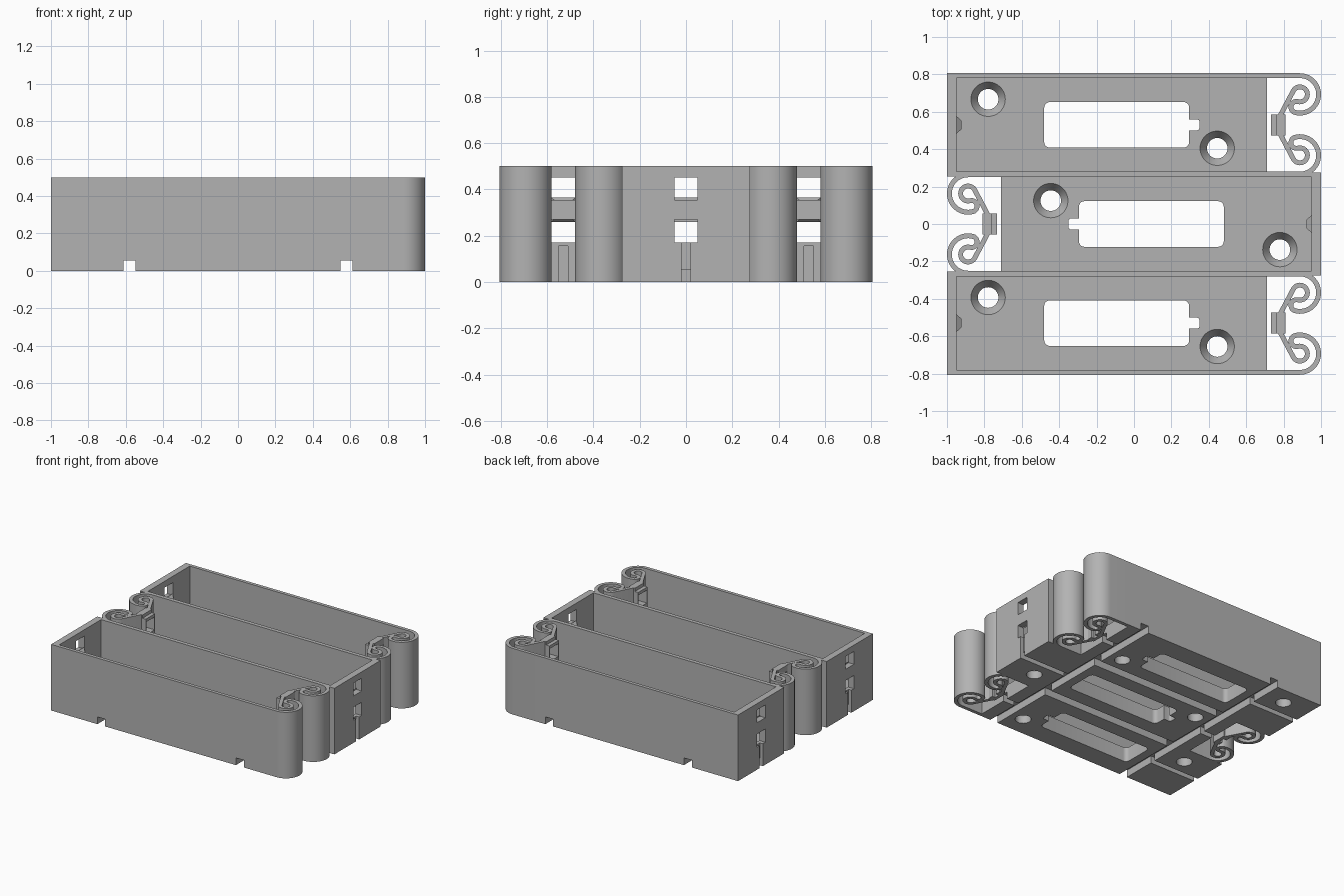
import bpy, bmesh
from math import sin, cos, radians, pi
from mathutils import Vector

if "Cube" in bpy.data.objects:
    bpy.data.objects.remove(bpy.data.objects["Cube"], do_unlink=True)

grey = bpy.data.materials.new("plain grey")
grey.use_nodes = True
COLOUR = (0.45, 0.45, 0.45, 1)
grey.diffuse_color = COLOUR
grey.node_tree.nodes["Principled BSDF"].inputs["Base Color"].default_value = COLOUR

HEIGHT, FLOOR, GROOVE = 0.5, 0.11, 0.055
HALF, WALL, PITCH = 0.276, 0.026, 0.53


def loft(name, rings):
    """Closed solid through a list of rings with equal point counts."""
    bm = bmesh.new()
    loops = [[bm.verts.new(p) for p in ring] for ring in rings]
    n = len(loops[0])
    for a, b in zip(loops, loops[1:]):
        for i in range(n):
            j = (i + 1) % n
            bm.faces.new((a[i], a[j], b[j], b[i]))
    bm.faces.new(loops[0])
    bm.faces.new(loops[-1])
    bmesh.ops.recalc_face_normals(bm, faces=bm.faces)
    mesh = bpy.data.meshes.new(name)
    bm.to_mesh(mesh)
    bm.free()
    mesh.materials.append(grey)
    obj = bpy.data.objects.new(name, mesh)
    bpy.context.collection.objects.link(obj)
    return obj


def prism(name, outline, z0, z1):
    return loft(name, [[(x, y, z) for x, y in outline] for z in (z0, z1)])


def box(name, x0, x1, y0, y1, z0, z1):
    return prism(name, [(x0, y0), (x1, y0), (x1, y1), (x0, y1)], z0, z1)


def arc(cx, cy, r, a0, a1, n):
    angles = [radians(a0 + (a1 - a0) * i / n) for i in range(n + 1)]
    return [(cx + r * cos(a), cy + r * sin(a)) for a in angles]


def rounded(x0, x1, h, r):
    """Rounded rectangle centred on y = 0."""
    corners = ((x1 - r, h - r), (x0 + r, h - r), (x0 + r, r - h), (x1 - r, r - h))
    return [p for k, (x, y) in enumerate(corners)
            for p in arc(x, y, r, 90 * k, 90 * k + 90, 5)]


def ribbon(name, path, width):
    """Upright strip of constant thickness along a plan path."""
    pts = [Vector(p) for p in path]
    rings = []
    for i, p in enumerate(pts):
        d = (pts[min(i + 1, len(pts) - 1)] - pts[max(i - 1, 0)]).normalized()
        s = Vector((-d.y, d.x)) * width / 2
        a, b = p + s, p - s
        rings.append([(*a, 0), (*b, 0), (*b, HEIGHT), (*a, HEIGHT)])
    return loft(name, rings)


def cut(obj, cutters):
    bpy.context.view_layer.objects.active = obj
    for c in cutters:
        mod = obj.modifiers.new("cut", "BOOLEAN")
        mod.operation, mod.solver, mod.object = "DIFFERENCE", "EXACT", c
        bpy.ops.object.modifier_apply(modifier=mod.name)


def spring_path(side):
    """Side wall that curls round, doubles back and runs to the contact."""
    cx, cy, turn = 0.887, HALF - WALL / 2 - 0.1, -105
    u = Vector((cos(radians(turn)), sin(radians(turn))))
    mid = Vector((cx, cy)) + u * 0.07
    path = [(-0.98, cy + 0.1), (0.7, cy + 0.1)]
    path += arc(cx, cy, 0.1, 90, turn, 28)
    path += arc(mid.x, mid.y, 0.03, turn, turn - 180, 14)[1:]
    path += arc(cx, cy, 0.04, turn, 150, 22)[1:]
    path.append((0.782, 0.05))
    return [(x, y * side) for x, y in path]


def bay(label, y, flip, groove_sides):
    # Cutters: wire grooves under the floor, windows and wire slots
    grooves = [box("groove", x - 0.033, x + 0.033, -0.4, 0.4, -0.1, GROOVE)
               for x in (-0.58, 0.58)]
    grooves += [box("groove", -0.58, 0.58, s * 0.265 - 0.033, s * 0.265 + 0.033,
                    -0.1, GROOVE) for s in groove_sides]
    ends = [box("end_groove", x0, x1, -0.02, 0.02, -0.1, GROOVE)
            for x0, x1 in ((-1.1, -0.58), (0.58, 0.9))]
    windows = [box("window", x0, x1, -0.05, 0.05, z0, z1)
               for x0, x1 in ((-1.1, -0.9), (0.7, 0.86))
               for z0, z1 in ((0.17, 0.27), (0.355, 0.452))]
    slots = [box("slot", -1.1, -0.975, -0.02, 0.02, -0.1, 0.17),
             box("slot", 0.785, 0.9, -0.02, 0.02, -0.1, 0.155)]
    opening = [prism("opening", rounded(-0.48, 0.295, 0.122, 0.03), -0.1, 0.3),
               prism("opening", rounded(0.2, 0.35, 0.03, 0.015), -0.1, 0.3)]
    # Countersunk screw holes
    steps = ((0.055, -0.1), (0.055, GROOVE), (0.092, FLOOR), (0.092, 0.2))
    screws = [loft("screw", [[(*p, z) for p in arc(x, sy, r, 0, 350, 35)]
                             for r, z in steps])
              for x, sy in ((-0.78, 0.137), (0.445, -0.125))]

    # Floor plate
    floor = box(label + "_floor", -0.96, 0.71, 0.01 - HALF, HALF - 0.01, 0, FLOOR)
    cut(floor, grooves + ends + opening + screws)

    # Thick end wall
    end_wall = box(label + "_end_wall", -1, -0.95, -HALF, HALF, 0, HEIGHT)
    cut(end_wall, windows + slots + ends)
    # Tapered contact ridge on the end wall
    ridge = loft(label + "_end_ridge", [
        [(x, -w, z0), (x, w, z0), (x, w, z1), (x, -w, z1)]
        for x, w, z0, z1 in ((-0.955, 0.052, 0.26, 0.365), (-0.923, 0.024, 0.285, 0.34))])

    # Side walls with curled springs
    walls = []
    for side, word in ((1, "left"), (-1, "right")):
        w = ribbon(label + "_" + word + "_spring_wall", spring_path(side), WALL)
        cut(w, grooves + windows)
        walls.append(w)

    # Spring contact plate and its pad
    contact = box(label + "_contact", 0.76, 0.81, -0.056, 0.056, 0, HEIGHT)
    cut(contact, windows + slots[1:])
    pad = box(label + "_contact_pad", 0.733, 0.762, -0.056, 0.056, 0.155, 0.475)
    cut(pad, windows)

    for c in grooves + ends + windows + slots + opening + screws:
        bpy.data.objects.remove(c, do_unlink=True)

    bpy.ops.object.select_all(action="DESELECT")
    for part in [floor, end_wall, ridge, contact, pad] + walls:
        part.location.y = y
        part.rotation_euler.z = pi if flip else 0
        part.select_set(True)
    bpy.context.view_layer.objects.active = floor
    bpy.ops.object.shade_smooth_by_angle(angle=radians(30))


bay("front_bay", -PITCH, False, (1,))
bay("middle_bay", 0, True, (1, -1))
bay("back_bay", PITCH, False, (-1,))
